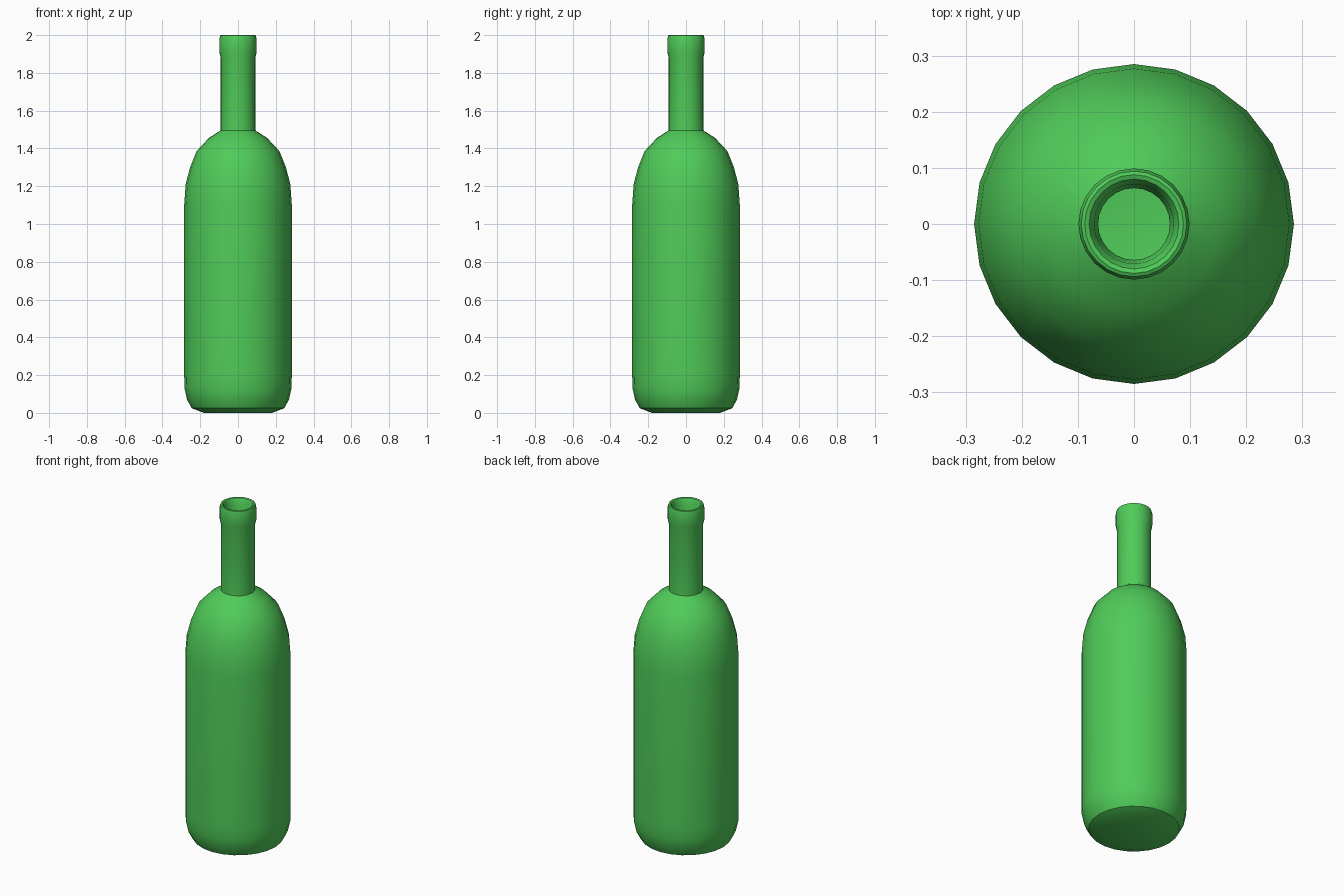
import bpy, bmesh, math

if "Cube" in bpy.data.objects:
    bpy.data.objects.remove(bpy.data.objects["Cube"])

SIDES = 24

def lathe(name, profile, material):
    """Revolve an (r, z) profile around the z axis."""
    bm = bmesh.new()
    verts = [bm.verts.new((r, 0, z)) for r, z in profile]
    edges = [bm.edges.new(pair) for pair in zip(verts, verts[1:])]
    bmesh.ops.spin(bm, geom=verts + edges, cent=(0, 0, 0), axis=(0, 0, 1),
                   angle=math.tau, steps=SIDES, use_merge=False)
    bmesh.ops.remove_doubles(bm, verts=bm.verts[:], dist=1e-4)
    bmesh.ops.recalc_face_normals(bm, faces=bm.faces[:])
    mesh = bpy.data.meshes.new(name)
    bm.to_mesh(mesh)
    bm.free()
    obj = bpy.data.objects.new(name, mesh)
    bpy.context.collection.objects.link(obj)
    mesh.materials.append(material)
    bpy.ops.object.select_all(action='DESELECT')
    obj.select_set(True)
    bpy.context.view_layer.objects.active = obj
    bpy.ops.object.shade_smooth_by_angle(angle=math.radians(33))
    return obj

glass = bpy.data.materials.new("green_glass")
glass.diffuse_color = (0.08, 0.60, 0.10, 1)
glass.use_nodes = True
glass.node_tree.nodes["Principled BSDF"].inputs["Base Color"].default_value = glass.diffuse_color

# Base, rounded heel, straight body and domed shoulder
base = [(0, 0), (0.18, 0.0), (0.245, 0.025)]
body = [(0.27, 0.07), (0.283, 0.13), (0.285, 0.20), (0.285, 1.10)]
shoulder = [(0.277, 1.21), (0.254, 1.30), (0.22, 1.385),
            (0.155, 1.455), (0.093, 1.495)]
# Neck, flared lip and the inside of the mouth
neck = [(0.092, 1.52), (0.092, 1.88)]
lip = [(0.099, 1.91), (0.099, 1.98), (0.094, 1.997), (0.088, 2.0),
       (0.08, 1.997), (0.071, 1.98), (0.064, 1.90)]

lathe("bottle", base + body + shoulder + neck + lip, glass)
